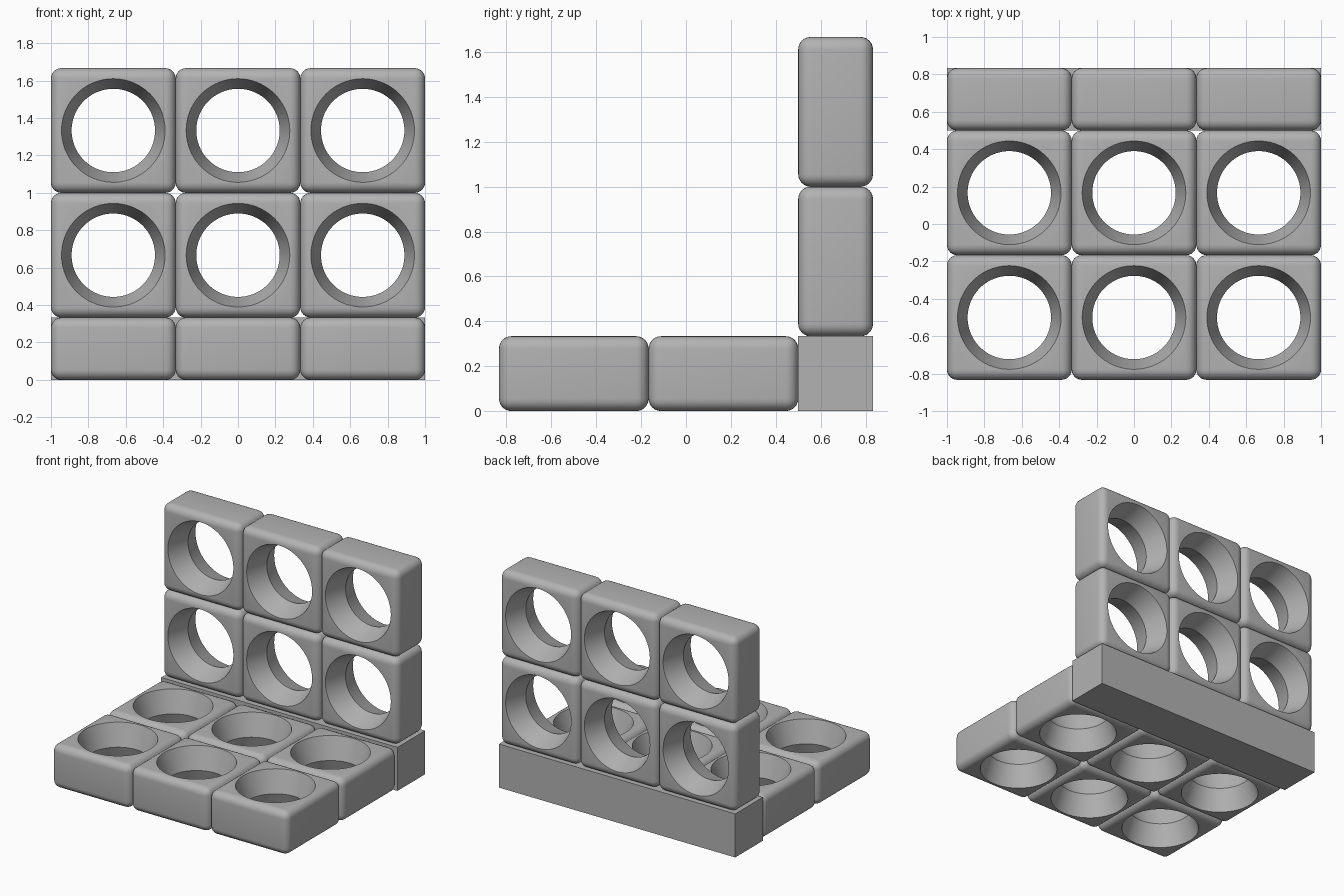
import bpy, bmesh, math
from mathutils import Matrix

if "Cube" in bpy.data.objects:
    bpy.data.objects.remove(bpy.data.objects["Cube"])

UNIT = 2 / 3          # side of one square block
DEPTH = UNIT / 2      # thickness of a block
RIM, WAIST = 0.277, 0.223

grey = bpy.data.materials.new("plain grey")
grey.use_nodes = True
grey.diffuse_color = (0.45, 0.45, 0.45, 1)
grey.node_tree.nodes["Principled BSDF"].inputs["Base Color"].default_value = grey.diffuse_color


def add_object(name, mesh, location=(0, 0, 0)):
    obj = bpy.data.objects.new(name, mesh)
    obj.location = location
    bpy.context.collection.objects.link(obj)
    return obj


def box_mesh(name, size):
    bm = bmesh.new()
    bmesh.ops.create_cube(bm, size=1, matrix=Matrix.Diagonal((*size, 1)))
    mesh = bpy.data.meshes.new(name)
    bm.to_mesh(mesh)
    bm.free()
    mesh.materials.append(grey)
    return mesh


def hourglass_mesh(name, sides=96):
    # Two cones meeting at a narrow waist, running slightly past the block
    reach = DEPTH * 0.6
    wide = WAIST + (RIM - WAIST) * reach / (DEPTH / 2)
    bm = bmesh.new()
    rings = []
    for z, r in ((-reach, wide), (0, WAIST), (reach, wide)):
        rings.append([bm.verts.new((r * math.cos(a), r * math.sin(a), z))
                      for a in (math.tau * i / sides for i in range(sides))])
    for low, high in zip(rings, rings[1:]):
        for i in range(sides):
            j = (i + 1) % sides
            bm.faces.new((low[i], low[j], high[j], high[i]))
    bm.faces.new(rings[0][::-1])
    bm.faces.new(rings[-1])
    mesh = bpy.data.meshes.new(name)
    bm.to_mesh(mesh)
    bm.free()
    mesh.materials.append(grey)
    return mesh


# Rounded block with a hole that narrows to the middle
cutter = add_object("hole_cutter", hourglass_mesh("hole_cutter"))
cutter.hide_render = True
blank = add_object("block_blank", box_mesh("block_blank", (UNIT, UNIT, DEPTH)))
bevel = blank.modifiers.new("rounding", "BEVEL")
bevel.width = 0.055
bevel.segments = 6
hole = blank.modifiers.new("hole", "BOOLEAN")
hole.operation = "DIFFERENCE"
hole.solver = "EXACT"
hole.object = cutter
bpy.context.view_layer.update()
block = bpy.data.meshes.new_from_object(blank.evaluated_get(bpy.context.evaluated_depsgraph_get()))
block.name = "holed_block"
block.shade_smooth()
block.set_sharp_from_angle(angle=math.radians(25))
for helper in (blank, cutter):
    bpy.data.objects.remove(helper)

# Seat blocks lie flat, back blocks stand upright
for col in range(3):
    x = (col - 1) * UNIT
    for row in range(2):
        add_object(f"seat_block_{row}_{col}", block, (x, (row - 0.75) * UNIT, DEPTH / 2))
        upright = add_object(f"back_block_{row}_{col}", block, (x, UNIT, (row + 1) * UNIT))
        upright.rotation_euler.x = math.pi / 2

# Plain bar in the corner under the back
add_object("corner_bar", box_mesh("corner_bar", (2, DEPTH, DEPTH)), (0, UNIT, DEPTH / 2))
